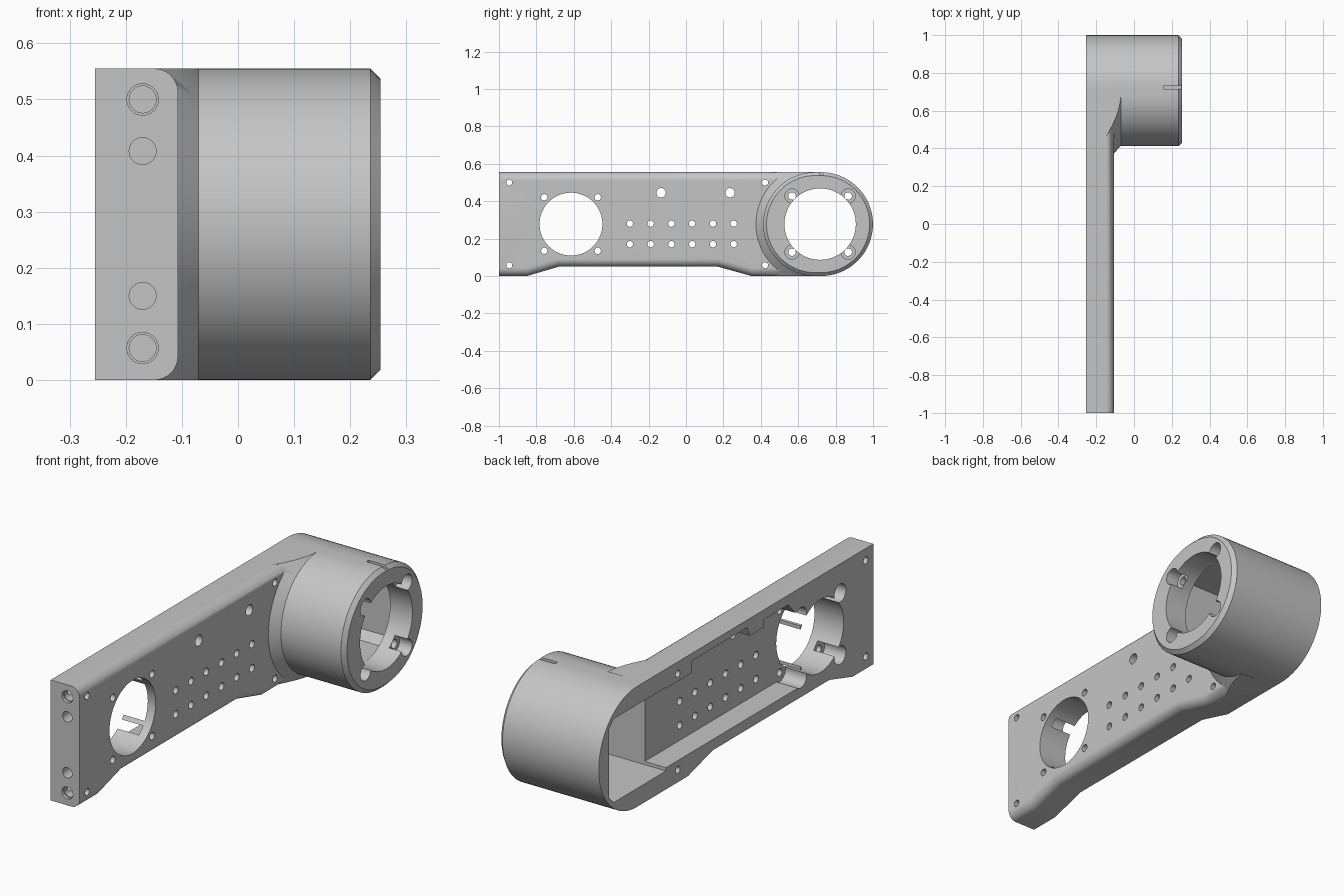
import bpy, bmesh, math
from mathutils import Matrix, Vector

cube = bpy.data.objects.get("Cube")
if cube:
    bpy.data.objects.remove(cube, do_unlink=True)

BACK, FACE, END = -0.255, -0.107, 0.254     # x of open side, plate face, ring face
TOP = 0.555
MID = TOP / 2


def to_object(name, bm):
    bmesh.ops.recalc_face_normals(bm, faces=bm.faces)
    mesh = bpy.data.meshes.new(name)
    bm.to_mesh(mesh)
    bm.free()
    obj = bpy.data.objects.new(name, mesh)
    bpy.context.collection.objects.link(obj)
    return obj


def loft(name, sections):
    """Skin (x, [(y, z), ...]) sections along x and cap both ends."""
    bm = bmesh.new()
    rings = [[bm.verts.new((x, y, z)) for y, z in pts] for x, pts in sections]
    for a, b in zip(rings, rings[1:]):
        for i in range(len(a)):
            j = (i + 1) % len(a)
            bm.faces.new((a[i], a[j], b[j], b[i]))
    bm.faces.new(rings[0])
    bm.faces.new(rings[-1])
    return to_object(name, bm)


def prism(name, pts, x0, x1):
    return loft(name, [(x0, pts), (x1, pts)])


def box(name, y0, y1, z0, z1, x0, x1):
    return prism(name, [(y0, z0), (y1, z0), (y1, z1), (y0, z1)], x0, x1)


def arc(y, r, start, steps=40):
    return [(y + r * math.cos(start + math.pi * i / steps),
             MID + r * math.sin(start + math.pi * i / steps)) for i in range(steps + 1)]


def stadium(r):
    return arc(0.722, r, -math.pi / 2) + arc(0.69, r, math.pi / 2)


def drills(name, holes, a, b, axis="X", sides=32):
    """Cylinders given as (u, z, radius), running from a to b along the axis."""
    bm = bmesh.new()
    for u, z, r in holes:
        mid = (a + b) / 2
        pos = Vector((mid, u, z)) if axis == "X" else Vector((u, mid, z))
        turn = Matrix.Rotation(math.pi / 2, 4, "Y" if axis == "X" else "X")
        bmesh.ops.create_cone(bm, cap_ends=True, segments=sides, radius1=r, radius2=r,
                              depth=b - a, matrix=Matrix.Translation(pos) @ turn)
    return to_object(name, bm)


def combine(obj, tool, operation):
    mod = obj.modifiers.new("combine", "BOOLEAN")
    mod.operation, mod.solver, mod.object = operation, "EXACT", tool
    bpy.ops.object.select_all(action="DESELECT")
    bpy.context.view_layer.objects.active = obj
    obj.select_set(True)
    bpy.ops.object.modifier_apply(modifier=mod.name)
    bpy.data.objects.remove(tool, do_unlink=True)


# Arm plate with rounded long edges on its outer face
outline = [(-1, 0), (-0.85, 0), (-0.68, 0.05), (0.17, 0.05), (0.35, 0),
           (0.7, 0), (0.7, TOP), (-1, TOP)]
arm = prism("arm_housing", outline, BACK, FACE)
bm = bmesh.new()
bm.from_mesh(arm.data)
long_edges = [e for e in bm.edges
              if all(v.co.x > FACE - 0.001 for v in e.verts)
              and abs(e.verts[0].co.y - e.verts[1].co.y) > 0.01]
bmesh.ops.bevel(bm, geom=long_edges, offset=0.042, segments=8, profile=0.5, affect="EDGES")
bm.to_mesh(arm.data)
bm.free()

# Round housing with chamfered rim, and its sloped collar against the plate
housing = loft("round_housing", [(BACK, stadium(MID)), (END - 0.018, stadium(MID)),
                                 (END, stadium(MID - 0.018))])
collar = loft("collar", [(-0.155, stadium(MID + 0.088)), (-0.07, stadium(MID))])
combine(collar, box("collar_limit", 0.2, 0.67, 0, TOP, -0.2, 0), "INTERSECT")
combine(arm, collar, "UNION")
combine(arm, housing, "UNION")

# Deep pocket behind the ring, with cut corners at the round end
low, high, cut = 0.085, 0.47, 0.035
pocket = [(0.51, low), (0.925 - cut, low), (0.925, low + cut),
          (0.925, high - cut), (0.925 - cut, high), (0.51, high)]
combine(arm, prism("deep_pocket", pocket, -0.3, 0.14), "DIFFERENCE")

# Shallow pocket along the arm, stepped around the bolt and cable holes
floor = -0.147
channel = [(-0.47, 0.1), (0.53, 0.1), (0.53, 0.465), (0.32, 0.465), (0.32, 0.52),
           (-0.08, 0.52), (-0.1, 0.475), (-0.2, 0.475), (-0.2, 0.51),
           (-0.38, 0.51), (-0.43, 0.455), (-0.47, 0.455)]
combine(arm, prism("channel", channel, -0.3, floor), "DIFFERENCE")


# Large bores with four screw recesses each
def four(y, d, r):
    return [(y + i * d, MID + k * d, r) for i in (-1, 1) for k in (-1, 1)]


combine(arm, drills("plate_bore", [(-0.615, MID, 0.168)], -0.3, 0, sides=72), "DIFFERENCE")
combine(arm, drills("plate_recesses", four(-0.615, 0.143, 0.042), -0.3, floor), "DIFFERENCE")
combine(arm, drills("ring_bore", [(0.717, MID, 0.191)], 0.05, 0.3, sides=72), "DIFFERENCE")
combine(arm, drills("ring_recesses", four(0.717, 0.15, 0.038), 0.19, 0.3), "DIFFERENCE")

# Screw holes, vent grid and cable holes
small = four(-0.615, 0.143, 0.017)
small += [(-0.3 + 0.111 * i, z, 0.017) for i in range(6) for z in (0.17, 0.28)]
small += [(y, z, 0.016) for y in (-0.945, 0.423) for z in (0.057, 0.5)]
small += [(y, 0.445, 0.025) for y in (-0.133, 0.235)]
combine(arm, drills("small_holes", small, -0.3, 0, sides=24), "DIFFERENCE")
combine(arm, drills("ring_screws", four(0.717, 0.15, 0.02), 0.1, 0.3, sides=24), "DIFFERENCE")

# Blind holes in the end face, the outer pair with a wider mouth
ends = [(-0.17, z, 0.024) for z in (0.057, 0.15, 0.408, 0.5)]
mouths = [(-0.17, z, 0.028) for z in (0.057, 0.5)]
combine(arm, drills("end_holes", ends, -1.1, -0.91, axis="Y"), "DIFFERENCE")
combine(arm, drills("end_mouths", mouths, -1.1, -0.985, axis="Y"), "DIFFERENCE")

# Index notch on top of the round housing
combine(arm, box("index_notch", 0.715, 0.733, TOP - 0.015, 0.6, 0.155, 0.3), "DIFFERENCE")

# One grey colour
grey = bpy.data.materials.new("plain_grey")
grey.use_nodes = True
colour = (0.56, 0.56, 0.56, 1)
grey.diffuse_color = colour
grey.node_tree.nodes["Principled BSDF"].inputs["Base Color"].default_value = colour
arm.data.materials.clear()
arm.data.materials.append(grey)
for face in arm.data.polygons:
    face.material_index = 0
bpy.ops.object.select_all(action="DESELECT")
arm.select_set(True)
bpy.context.view_layer.objects.active = arm
bpy.ops.object.shade_smooth_by_angle(angle=math.radians(30))
